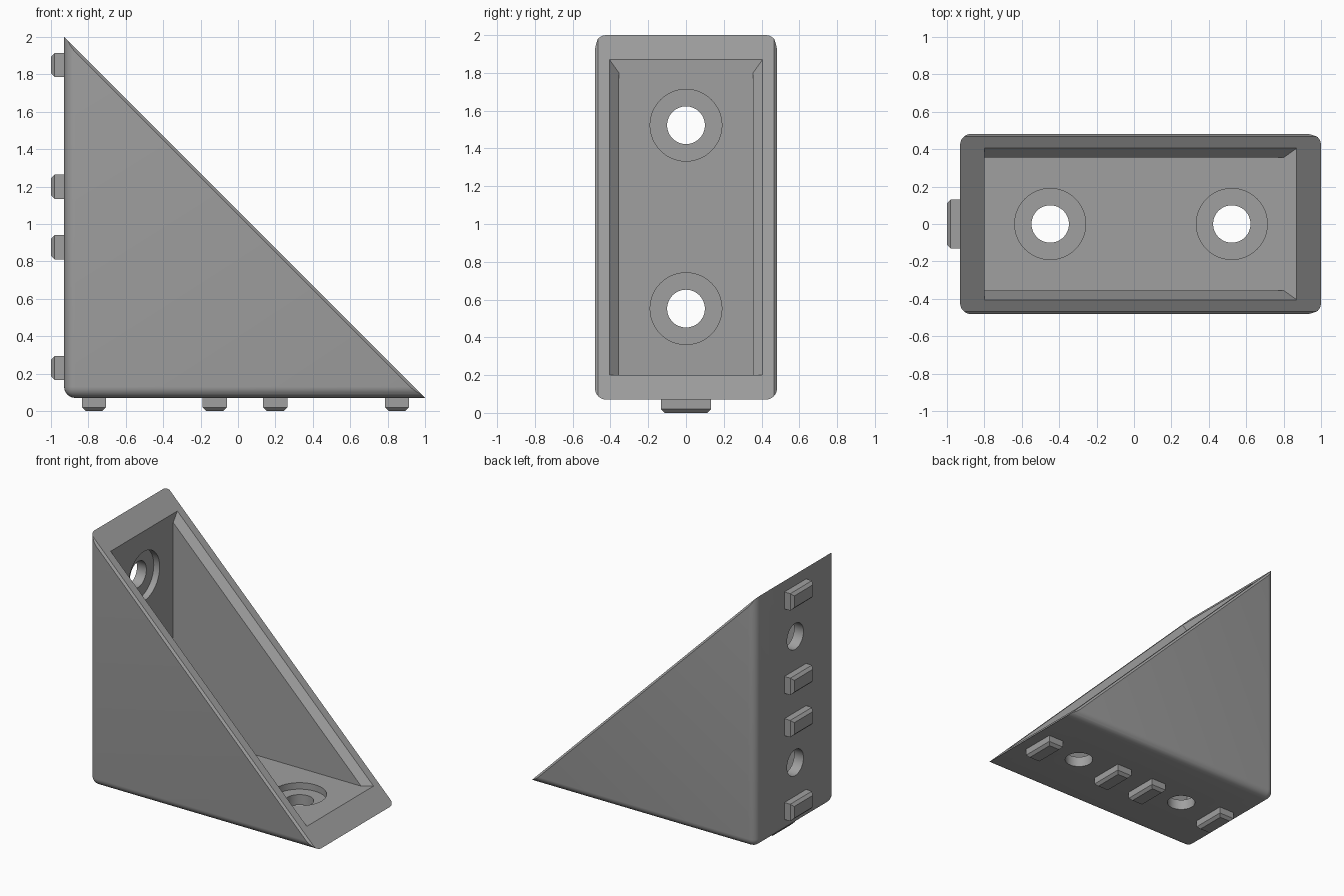
import bpy, bmesh, math
from mathutils import Vector, Matrix

if "Cube" in bpy.data.objects:
    bpy.data.objects.remove(bpy.data.objects["Cube"])

X0, Z0 = -0.93, 0.07           # outer planes of the wall and the floor
HALF_W = 0.482                 # half width in y
HYP = 1.07                     # sloped face lies on x + z = HYP
THICK = 0.13                   # floor and wall thickness

grey = bpy.data.materials.new("mid grey plastic")
grey.diffuse_color = (0.35, 0.35, 0.35, 1)
grey.use_nodes = True
grey.node_tree.nodes["Principled BSDF"].inputs["Base Color"].default_value = grey.diffuse_color


def place(wall, u, y, d):
    """u runs along the flange from the corner, d goes inward from its outer plane."""
    return Vector((X0 + d, y, Z0 + u)) if wall else Vector((X0 + u, y, Z0 + d))


def make_object(name, bm):
    bmesh.ops.recalc_face_normals(bm, faces=bm.faces[:])
    mesh = bpy.data.meshes.new(name)
    bm.to_mesh(mesh)
    bm.free()
    mesh.materials.append(grey)
    ob = bpy.data.objects.new(name, mesh)
    bpy.context.collection.objects.link(ob)
    return ob


def activate(ob):
    bpy.ops.object.select_all(action='DESELECT')
    ob.select_set(True)
    bpy.context.view_layer.objects.active = ob


def cut(target, cutter):
    activate(target)
    mod = target.modifiers.new("cut", 'BOOLEAN')
    mod.operation = 'DIFFERENCE'
    mod.solver = 'EXACT'
    mod.object = cutter
    bpy.ops.object.modifier_apply(modifier=mod.name)
    bpy.data.objects.remove(cutter, do_unlink=True)


def slice_off(bm, point, normal):
    geom = bm.verts[:] + bm.edges[:] + bm.faces[:]
    bmesh.ops.bisect_plane(bm, geom=geom, plane_co=point, plane_no=normal,
                           clear_outer=True, dist=1e-5)
    rim = [e for e in bm.edges if e.is_boundary]
    bmesh.ops.holes_fill(bm, edges=rim, sides=0)


# Body: rounded block sliced along the diagonal
bm = bmesh.new()
bmesh.ops.create_cube(bm, size=1)
for v in bm.verts:
    v.co = ((1.3 if v.co.x > 0 else X0), math.copysign(HALF_W, v.co.y),
            (2.3 if v.co.z > 0 else Z0))
rounded = []
for e in bm.edges:
    a, b = e.verts[0].co, e.verts[1].co
    on_floor = max(a.z, b.z) < 1 and min(a.x, b.x) < 0
    upright = max(a.x, b.x) < 0 and abs(a.z - b.z) > 1
    if on_floor or upright:
        rounded.append(e)
bmesh.ops.bevel(bm, geom=rounded, offset=0.06, segments=6, profile=0.5,
                affect='EDGES')
slice_off(bm, (0, 0, HYP), (1, 0, 1))
for s in (-1, 1):              # narrow chamfer beside the slope
    slice_off(bm, (0, s * (HALF_W - 0.015), HYP), (1, s * math.sqrt(2), 1))
body = make_object("corner_bracket_body", bm)

# Cavity: straight pocket that flares out at its mouth
xi, zi = X0 + THICK, Z0 + THICK
bm = bmesh.new()


def cavity_side(s):
    pts = []
    for c, y in ((HYP + 0.07, 0.455), (HYP - 0.07, 0.355)):
        pts += [bm.verts.new((xi, s * y, c - xi)), bm.verts.new((c - zi, s * y, zi))]
    return pts + [bm.verts.new((xi, s * 0.355, zi))]


L, R = cavity_side(-1), cavity_side(1)
for p in (L, R):
    bm.faces.new((p[0], p[1], p[3], p[2]))
    bm.faces.new((p[2], p[3], p[4]))
bm.faces.new((L[0], L[1], R[1], R[0]))
bm.faces.new((L[0], L[2], L[4], R[4], R[2], R[0]))
bm.faces.new((L[1], L[3], L[4], R[4], R[3], R[1]))
cut(body, make_object("cavity_cutter", bm))

# Screw holes with counterbores in the floor and the wall
for wall in (False, True):
    turn = Matrix.Rotation(math.pi / 2, 4, 'Y') if wall else Matrix()
    for u in (0.482, 1.453):
        for radius, d0, d1 in ((0.19, THICK - 0.05, THICK + 0.03),
                               (0.10, -0.05, THICK + 0.03)):
            bm = bmesh.new()
            mid = place(wall, u, 0, (d0 + d1) / 2)
            bmesh.ops.create_cone(bm, cap_ends=True, segments=48, radius1=radius,
                                  radius2=radius, depth=d1 - d0,
                                  matrix=Matrix.Translation(mid) @ turn)
            cut(body, make_object("hole_cutter", bm))
activate(body)
bpy.ops.object.shade_smooth_by_angle(angle=math.radians(30))

# Locating tabs with chamfered outer ends
for wall in (False, True):
    for i, u in enumerate((0.16, 0.805, 1.13, 1.78)):
        bm = bmesh.new()
        bmesh.ops.create_cube(bm, size=1)
        for v in bm.verts:
            v.co = (v.co.x * 0.13, v.co.y * 0.264, 0.02 if v.co.z > 0 else -0.07)
        outer = [e for e in bm.edges if all(v.co.z < 0 for v in e.verts)]
        bmesh.ops.bevel(bm, geom=outer, offset=0.02, segments=1, affect='EDGES')
        for v in bm.verts:
            v.co = place(wall, u + v.co.x, v.co.y, v.co.z)
        make_object(f"{'wall' if wall else 'floor'}_tab_{i + 1}", bm)
